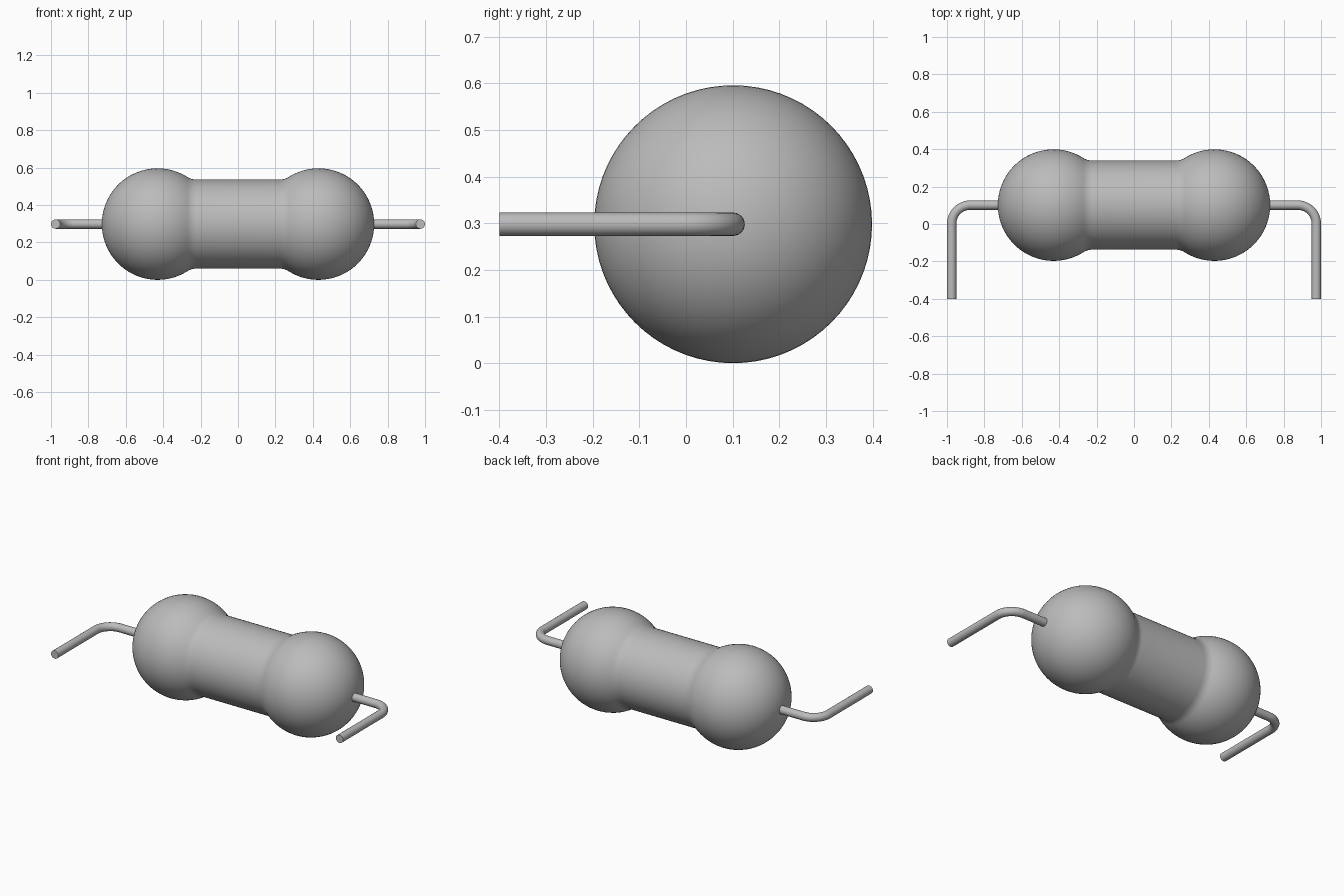
import bpy
import bmesh
import math
from mathutils import Vector, Matrix

cube = bpy.data.objects.get("Cube")
if cube:
    bpy.data.objects.remove(cube, do_unlink=True)

AXIS_Y, AXIS_Z = 0.101, 0.298      # centre line of the body
BULB_X, BULB_R = 0.43, 0.298       # rounded ends
WAIST_R, FILLET = 0.238, 0.09      # middle barrel and its blend
WIRE_R, WIRE_X, BEND = 0.025, 0.975, 0.1

grey = bpy.data.materials.new("plain grey")
grey.use_nodes = True
color = (0.5, 0.5, 0.5, 1)
grey.diffuse_color = color
grey.node_tree.nodes["Principled BSDF"].inputs["Base Color"].default_value = color


def arc(cx, cy, radius, start, end, steps):
    """Points along a circular arc, both ends included."""
    angles = [start + (end - start) * i / steps for i in range(steps + 1)]
    return [(cx + radius * math.cos(a), cy + radius * math.sin(a)) for a in angles]


def shade(obj):
    bpy.ops.object.select_all(action="DESELECT")
    obj.select_set(True)
    bpy.context.view_layer.objects.active = obj
    bpy.ops.object.shade_smooth_by_angle(angle=math.radians(35))


def make_body():
    # Half profile: bulb arc, then a concave blend into the waist
    dx = math.sqrt((BULB_R + FILLET) ** 2 - (WAIST_R + FILLET) ** 2)
    meet = math.atan2(WAIST_R + FILLET, -dx)
    half = arc(BULB_X, 0, BULB_R, 0, meet, 32)
    half += arc(BULB_X - dx, WAIST_R + FILLET, FILLET,
                meet - math.pi, -math.pi / 2, 8)[1:]
    profile = half + [(-x, r) for x, r in reversed(half)]

    # Revolve the profile about the x axis
    bm = bmesh.new()
    verts = [bm.verts.new((x, 0, r)) for x, r in profile]
    edges = [bm.edges.new(pair) for pair in zip(verts, verts[1:])]
    bmesh.ops.spin(bm, geom=verts + edges, cent=(0, 0, 0), axis=(1, 0, 0),
                   angle=math.tau, steps=72)
    bmesh.ops.remove_doubles(bm, verts=bm.verts[:], dist=0.0001)
    bmesh.ops.recalc_face_normals(bm, faces=bm.faces[:])
    mesh = bpy.data.meshes.new("body")
    bm.to_mesh(mesh)
    bm.free()
    mesh.materials.append(grey)
    body = bpy.data.objects.new("body", mesh)
    body.location = (0, AXIS_Y, AXIS_Z)
    bpy.context.collection.objects.link(body)
    shade(body)


def make_lead(name, side):
    # Path runs out of the bulb, turns forward and stops at the front
    path = [(0.7, AXIS_Y)]
    path += arc(WIRE_X - BEND, AXIS_Y - BEND, BEND, math.pi / 2, 0, 12)
    path += [(WIRE_X, -0.4)]
    bm = bmesh.new()
    rings = []
    for i, (x, y) in enumerate(path):
        before, after = path[max(i - 1, 0)], path[min(i + 1, len(path) - 1)]
        heading = Vector((after[0] - before[0], after[1] - before[1], 0))
        if i == len(path) - 1:
            heading = Vector((0, -1, 0))
        out = Vector((-heading.y, heading.x, 0)).normalized()
        ring = []
        for k in range(24):
            a = math.tau * k / 24
            offset = out * math.cos(a) + Vector((0, 0, 1)) * math.sin(a)
            ring.append(bm.verts.new(Vector((x, y, AXIS_Z)) + offset * WIRE_R))
        rings.append(ring)
    for r0, r1 in zip(rings, rings[1:]):
        for k in range(24):
            n = (k + 1) % 24
            bm.faces.new((r0[k], r0[n], r1[n], r1[k]))
    bm.faces.new(rings[0])
    bm.faces.new(rings[-1])
    bmesh.ops.transform(bm, matrix=Matrix.Diagonal((side, 1, 1, 1)), verts=bm.verts[:])
    bmesh.ops.recalc_face_normals(bm, faces=bm.faces[:])
    mesh = bpy.data.meshes.new(name)
    bm.to_mesh(mesh)
    bm.free()
    mesh.materials.append(grey)
    lead = bpy.data.objects.new(name, mesh)
    bpy.context.collection.objects.link(lead)
    shade(lead)


make_body()
make_lead("left_lead", 1)
make_lead("right_lead", -1)
